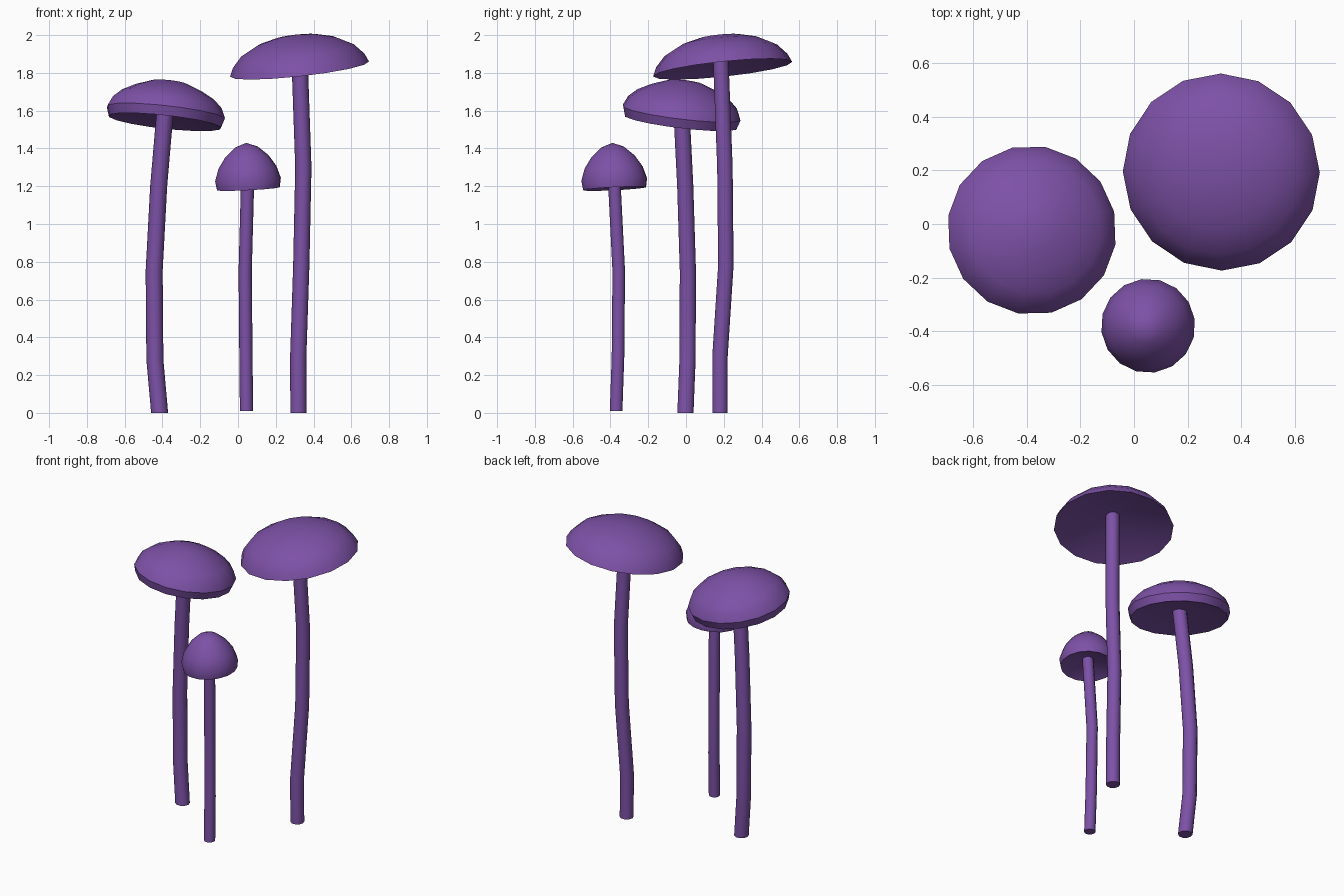
import bpy, bmesh, math
from mathutils import Vector

if "Cube" in bpy.data.objects:
    bpy.data.objects.remove(bpy.data.objects["Cube"])

purple = bpy.data.materials.new("purple")
purple.diffuse_color = (0.205, 0.083, 0.385, 1)
purple.use_nodes = True
purple.node_tree.nodes["Principled BSDF"].inputs["Base Color"].default_value = purple.diffuse_color


def finish(name, bm):
    bmesh.ops.recalc_face_normals(bm, faces=bm.faces)
    me = bpy.data.meshes.new(name)
    bm.to_mesh(me)
    bm.free()
    ob = bpy.data.objects.new(name, me)
    bpy.context.collection.objects.link(ob)
    me.materials.append(purple)
    bpy.ops.object.select_all(action='DESELECT')
    ob.select_set(True)
    bpy.context.view_layer.objects.active = ob
    bpy.ops.object.shade_smooth_by_angle(angle=math.radians(40))
    return ob


def bridge(bm, rings):
    for a, b in zip(rings, rings[1:]):
        n = len(a)
        for i in range(n):
            j = (i + 1) % n
            bm.faces.new((a[i], a[j], b[j], b[i]))


# Bent tube through a few points
def stem(name, path, radius, sides=10):
    bm = bmesh.new()
    rings = []
    for x, y, z in path:
        rings.append([bm.verts.new((x + radius * math.cos(2 * math.pi * i / sides),
                                    y + radius * math.sin(2 * math.pi * i / sides), z))
                      for i in range(sides)])
    bridge(bm, rings)
    bm.faces.new(rings[0])
    bm.faces.new(rings[-1])
    return finish(name, bm)


# Tilted dome with a shallow hollow underside
def cap(name, centre, axis, profile, top, hollow, turn, sides=16):
    bm = bmesh.new()
    rings = []
    for r, h in profile:
        ring = []
        for i in range(sides):
            a = math.radians(turn) + 2 * math.pi * i / sides
            ring.append(bm.verts.new((r * math.cos(a), r * math.sin(a), h)))
        rings.append(ring)
    bridge(bm, rings)
    for ring, h in ((rings[0], top), (rings[-1], hollow)):
        tip = bm.verts.new((0, 0, h))
        for i in range(sides):
            bm.faces.new((ring[i], ring[(i + 1) % sides], tip))
    ob = finish(name, bm)
    ob.rotation_mode = 'QUATERNION'
    ob.rotation_quaternion = Vector((0, 0, 1)).rotation_difference(Vector(axis))
    ob.location = centre
    return ob


# Left mushroom
stem("left_stem", [(-.415, -.003, 0), (-.44, .008, .28), (-.444, .01, .75),
                   (-.42, -.004, 1.2), (-.384, -.025, 1.62)], .045)
cap("left_cap", (-.387, -.029, 1.54), (.11, .12, 1),
    [(.09, .214), (.18, .18), (.25, .142), (.295, .10), (.318, .05), (.302, 0)],
    .225, .05, 13)

# Small front mushroom
stem("front_stem", [(.045, -.37, .01), (.042, -.36, .3), (.038, -.356, .75),
                    (.052, -.382, 1.27)], .035)
cap("front_cap", (.055, -.378, 1.19), (-.05, -.05, 1),
    [(.06, .218), (.115, .17), (.155, .11), (.176, .045), (.168, -.003)],
    .24, .06, 8)

# Tall right mushroom
stem("right_stem", [(.32, .18, 0), (.319, .18, .3), (.335, .211, .78),
                    (.346, .206, 1.3), (.324, .182, 1.93)], .043)
cap("right_cap", (.326, .194, 1.82), (-.11, -.105, 1),
    [(.11, .173), (.21, .147), (.30, .10), (.35, .045), (.37, 0)],
    .184, .10, 0)
